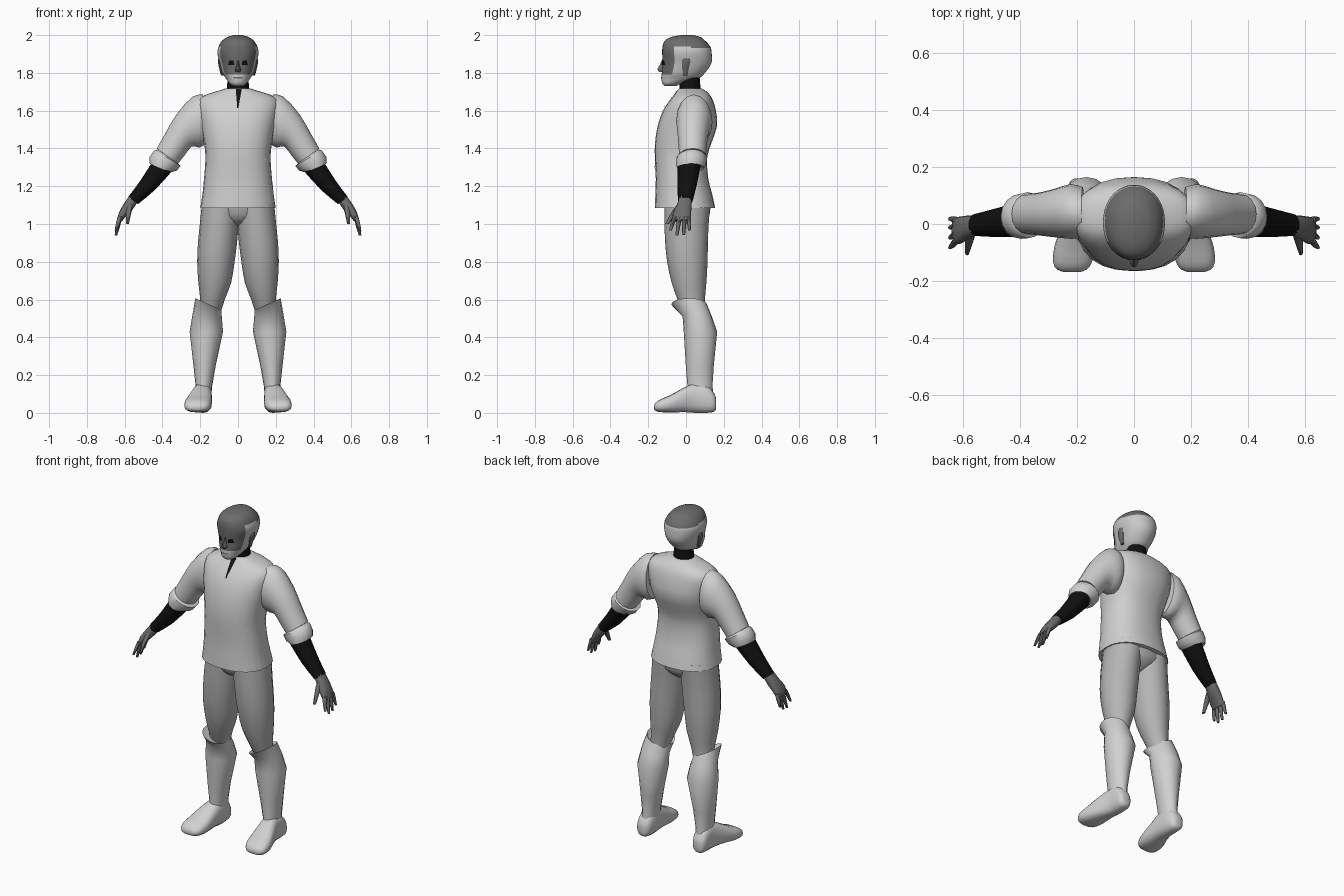
import bpy, bmesh, math
from mathutils import Vector
from mathutils.bvhtree import BVHTree


def material(name, v):
    m = bpy.data.materials.new(name)
    m.diffuse_color = (v, v, v, 1)
    return m


CLOTH = material("light cloth", 0.63)
TROUSER = material("trouser grey", 0.46)
BOOT = material("boot grey", 0.64)
SKIN = material("skin grey", 0.15)
HAIR = material("hair grey", 0.58)
BLACK = material("black", 0.005)


def add_object(name, verts, faces, mats, rule=None, mirror=False):
    me = bpy.data.meshes.new(name)
    me.from_pydata(verts, [], faces)
    bm = bmesh.new()
    bm.from_mesh(me)
    bmesh.ops.recalc_face_normals(bm, faces=bm.faces)
    bm.to_mesh(me)
    bm.free()
    for m in mats:
        me.materials.append(m)
    if rule:
        for p in me.polygons:
            p.material_index = rule(p.center)
    ob = bpy.data.objects.new(name, me)
    bpy.context.collection.objects.link(ob)
    if mirror:
        ob.modifiers.new("mirror", 'MIRROR').use_mirror_merge = False
    return ob


# Ring = centre, half axis u, half axis v, flattened to nine numbers
def tilted(ax, az, bx, bz, y0, y1):
    return ((ax + bx) / 2, (y0 + y1) / 2, (az + bz) / 2,
            (ax - bx) / 2, 0, (az - bz) / 2, 0, (y1 - y0) / 2, 0)


def level(z, x0, x1, y0, y1):
    return tilted(x1, z, x0, z, y0, y1)


def centred(z, hw, y0, y1):
    return level(z, -hw, hw, y0, y1)


def upright(y, x0, x1, z0, z1):
    return ((x0 + x1) / 2, y, (z0 + z1) / 2, (x1 - x0) / 2, 0, 0, 0, 0, (z1 - z0) / 2)


def spline(p0, p1, p2, p3, t):
    return [0.5 * (2 * b + (c - a) * t + (2 * a - 5 * b + 4 * c - d) * t * t
                   + (3 * b - a - 3 * c + d) * t ** 3)
            for a, b, c, d in zip(p0, p1, p2, p3)]


def loft(name, rings, mats, n=16, steps=2, power=2.0, **kw):
    """Skin a closed surface over super-ellipse rings."""
    path = []
    for i in range(len(rings) - 1):
        quad = [rings[max(0, min(len(rings) - 1, i + k))] for k in (-1, 0, 1, 2)]
        path += [spline(*quad, s / steps) for s in range(steps)]
    path.append(rings[-1])
    verts, faces = [], []
    for r in path:
        c, u, v = Vector(r[:3]), Vector(r[3:6]), Vector(r[6:])
        for k in range(n):
            a = 2 * math.pi * k / n
            ca, sa = math.cos(a), math.sin(a)
            verts.append(c + u * math.copysign(abs(ca) ** (2 / power), ca)
                         + v * math.copysign(abs(sa) ** (2 / power), sa))
    for i in range(len(path) - 1):
        for k in range(n):
            j = (k + 1) % n
            faces.append((i * n + k, i * n + j, (i + 1) * n + j, (i + 1) * n + k))
    faces += [tuple(range(n)), tuple(range(len(verts) - n, len(verts)))]
    return add_object(name, verts, faces, mats, **kw)


def plate(name, target, corners, direction, mat, lift=0.003, n=8, **kw):
    """Thin patch: a grid between four corners dropped onto a surface."""
    tree = BVHTree.FromPolygons([v.co for v in target.data.vertices],
                                [p.vertices for p in target.data.polygons])
    a, b, c, d = map(Vector, corners)
    way, verts = Vector(direction), []
    for i in range(n + 1):
        for j in range(n + 1):
            p = a.lerp(b, j / n).lerp(d.lerp(c, j / n), i / n)
            hit = tree.ray_cast(p, way)[0]
            verts.append((hit if hit else p + way * 0.3) - way * lift)
    faces = [(i * (n + 1) + j, i * (n + 1) + j + 1, (i + 1) * (n + 1) + j + 1, (i + 1) * (n + 1) + j)
             for i in range(n) for j in range(n)]
    return add_object(name, verts, faces, [mat], **kw)


# Tunic body
tunic = loft("tunic", [
    centred(1.085, .200, -.165, .155), centred(1.16, .188, -.162, .138),
    centred(1.24, .180, -.160, .118), centred(1.35, .172, -.165, .112),
    centred(1.43, .180, -.164, .135), centred(1.52, .198, -.150, .165),
    centred(1.60, .212, -.122, .158), centred(1.655, .212, -.086, .143),
    centred(1.685, .170, -.062, .125), centred(1.705, .105, -.048, .105),
    centred(1.718, .065, -.036, .080)], [CLOTH], n=24, power=2.35)
plate("collar_slit", tunic, [(-.012, -.4, 1.715), (.020, -.4, 1.715), (.002, -.4, 1.615), (-.004, -.4, 1.615)],
      (0, 1, 0), BLACK)
plate("wrap_edge", tunic, [(-.155, -.4, 1.262), (.15, -.4, 1.347), (.15, -.4, 1.34), (-.155, -.4, 1.255)],
      (0, 1, 0), CLOTH)
plate("pocket", tunic, [(.5, -.11, 1.205), (.5, -.035, 1.21), (.5, -.035, 1.11), (.5, -.11, 1.11)],
      (-1, 0, 0), CLOTH)

# Undershirt neck
loft("neck", [centred(1.66, .060, -.042, .076), centred(1.73, .058, -.034, .076),
              centred(1.80, .052, -.028, .070)], [BLACK])

# Sleeves with rolled cuffs
loft("sleeve", [
    tilted(.185, 1.685, .175, 1.42, -.050, .130), tilted(.240, 1.675, .205, 1.405, -.052, .140),
    tilted(.325, 1.582, .245, 1.41, -.046, .122), tilted(.385, 1.48, .285, 1.36, -.040, .110),
    tilted(.43, 1.40, .318, 1.32, -.036, .106)], [CLOTH], mirror=True)
loft("cuff", [
    tilted(.425, 1.395, .322, 1.325, -.035, .100), tilted(.443, 1.390, .303, 1.308, -.050, .112),
    tilted(.468, 1.355, .325, 1.282, -.052, .106), tilted(.468, 1.320, .358, 1.273, -.048, .096),
    tilted(.445, 1.325, .360, 1.285, -.038, .080)], [CLOTH], steps=1, mirror=True)
loft("forearm", [
    tilted(.447, 1.34, .345, 1.285, -.045, .078), tilted(.520, 1.225, .440, 1.180, -.046, .056),
    tilted(.582, 1.143, .530, 1.105, -.042, .036)], [BLACK], mirror=True)

# Hands
loft("palm", [
    tilted(.574, 1.150, .532, 1.115, -.038, .030), tilted(.604, 1.108, .560, 1.075, -.052, .030),
    tilted(.628, 1.066, .594, 1.040, -.070, .026), tilted(.641, 1.025, .616, 1.012, -.068, .024)],
    [SKIN], n=12, power=2.4, mirror=True)
for i, (y, lean, tip) in enumerate([(-.056, -.026, .965), (-.032, -.016, .938), (-.008, -.004, .942), (.014, .004, .966)]):
    loft(f"finger_{i + 1}", [
        level(1.04, .612, .638, y - .012, y + .012),
        level((1.04 + tip) / 2, .624, .646, y + lean * .6 - .011, y + lean * .6 + .011),
        level(tip, .640, .653, y + lean - .007, y + lean + .007)], [SKIN], n=8, mirror=True)
loft("thumb", [
    level(1.100, .555, .592, -.050, -.010), level(1.055, .566, .594, -.082, -.050),
    level(1.000, .578, .594, -.110, -.090)], [SKIN], n=8, mirror=True)

# Trousers
loft("hips", [
    centred(.985, .030, -.02, .05), centred(1.01, .080, -.075, .090),
    centred(1.05, .160, -.105, .125), centred(1.12, .185, -.115, .130)], [TROUSER], n=24)
loft("trouser_leg", [
    level(1.12, -.020, .190, -.114, .130), level(1.00, -.004, .202, -.114, .120),
    level(.90, .005, .212, -.110, .116), level(.80, .018, .216, -.100, .114),
    level(.69, .036, .210, -.076, .108), level(.60, .070, .200, -.045, .100),
    level(.52, .095, .200, -.010, .100)], [TROUSER], mirror=True)

# Boots
loft("boot_shaft", [
    level(.08, .142, .226, .005, .148), level(.14, .137, .224, .008, .140),
    level(.25, .118, .236, -.001, .147), level(.43, .079, .256, -.012, .165),
    tilted(.240, .525, .085, .495, -.018, .137), tilted(.226, .607, .088, .545, -.078, .110),
    tilted(.208, .580, .092, .525, -.025, .102)], [BOOT], steps=1, mirror=True)
loft("boot_foot", [
    upright(.160, .170, .208, .020, .075), upright(.148, .150, .226, .006, .105),
    upright(.11, .139, .232, .000, .150), upright(.05, .138, .236, .000, .160),
    upright(-.01, .138, .256, .004, .135), upright(-.08, .138, .280, .002, .096),
    upright(-.135, .148, .284, .004, .072), upright(-.160, .166, .270, .010, .054),
    upright(-.169, .190, .245, .020, .038)], [BOOT], power=2.6, mirror=True)


# Head: bare crown and face, hair round the sides and back, beard on the jaw
def head_colour(c):
    if c.z > 1.938 - .06 * c.y:
        return 0
    return 1 if c.z < 1.790 or c.y > -.068 else 0


head = loft("head", [
    centred(1.731, .028, -.114, -.050), centred(1.745, .046, -.126, -.020),
    centred(1.77, .064, -.130, .065), centred(1.80, .082, -.128, .100),
    centred(1.85, .096, -.124, .134), centred(1.905, .109, -.126, .136),
    centred(1.94, .102, -.124, .128), centred(1.97, .084, -.112, .102),
    centred(1.99, .056, -.078, .076), centred(2.00, .020, -.025, .035)],
    [SKIN, HAIR], n=36, steps=4, power=2.1, rule=head_colour)
loft("nose", [
    centred(1.870, .006, -.128, -.09), centred(1.840, .009, -.141, -.09),
    centred(1.818, .016, -.153, -.09), centred(1.804, .013, -.140, -.09)], [SKIN], n=10)
loft("ear", [
    level(1.785, .075, .090, -.012, .008), level(1.825, .080, .100, -.022, .016),
    level(1.860, .085, .107, -.022, .024), level(1.876, .085, .106, -.010, .020)], [SKIN], n=10, mirror=True)
plate("eye", head, [(.024, -.4, 1.866), (.046, -.4, 1.866), (.053, -.4, 1.841), (.019, -.4, 1.841)],
      (0, 1, 0), BLACK, lift=.005, n=4, mirror=True)
plate("mouth", head, [(-.026, -.4, 1.777), (.026, -.4, 1.777), (.022, -.4, 1.770), (-.022, -.4, 1.770)],
      (0, 1, 0), SKIN)

# Smooth shading with sharp edges kept
for ob in bpy.data.objects:
    ob.select_set(True)
    bpy.context.view_layer.objects.active = ob
bpy.ops.object.shade_smooth_by_angle(angle=math.radians(45))
